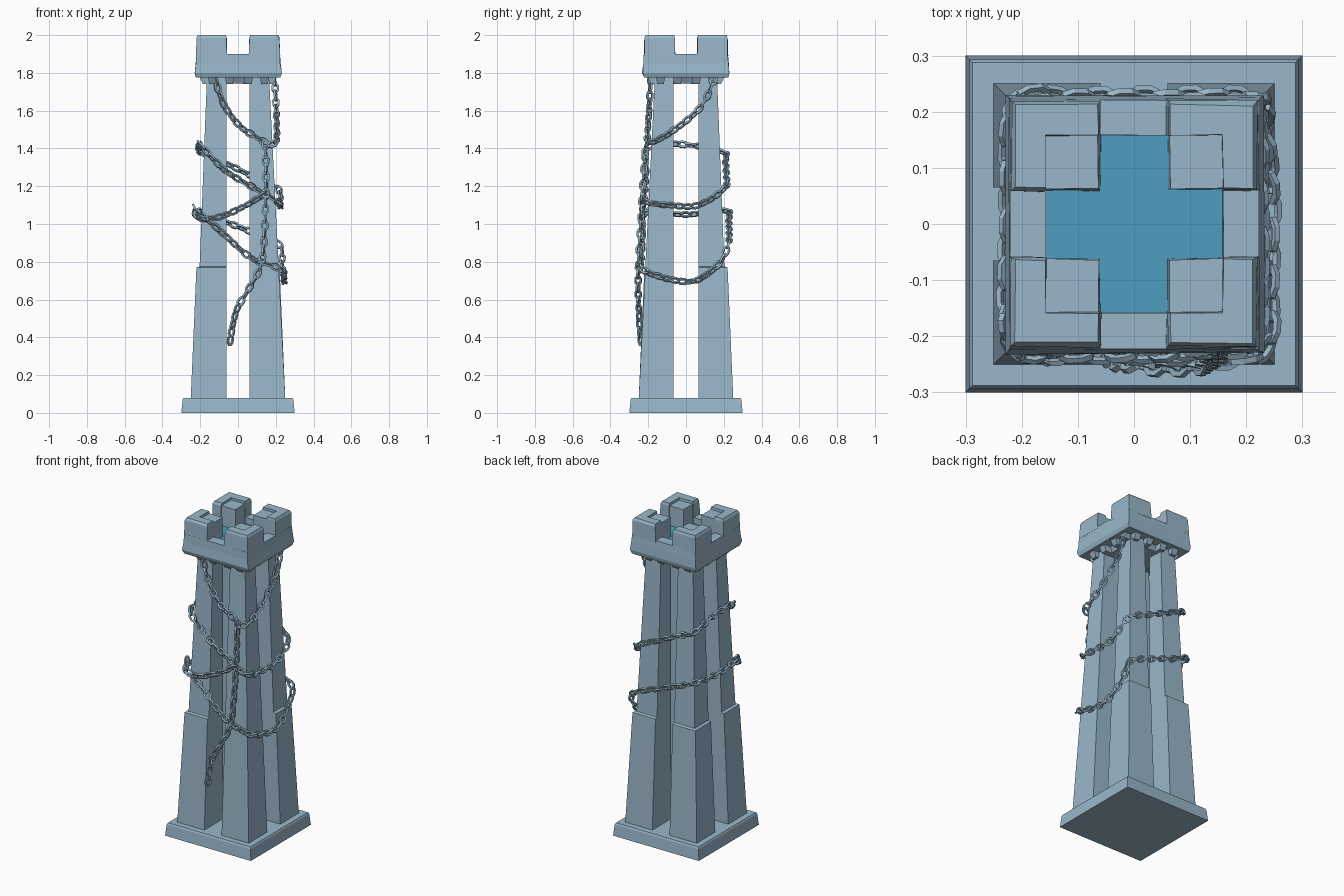
import bpy, bmesh, math, random
from mathutils import Vector

if "Cube" in bpy.data.objects:
    bpy.data.objects.remove(bpy.data.objects["Cube"])
random.seed(4)


def material(name, col):
    m = bpy.data.materials.new(name)
    m.diffuse_color = (*col, 1)
    m.use_nodes = True
    m.node_tree.nodes["Principled BSDF"].inputs["Base Color"].default_value = m.diffuse_color
    return m


STONE = material("blue grey stone", (0.32, 0.47, 0.585))
WATER = material("water blue", (0.075, 0.34, 0.53))


def finish(name, bm, mat):
    bmesh.ops.recalc_face_normals(bm, faces=bm.faces)
    me = bpy.data.meshes.new(name)
    bm.to_mesh(me)
    bm.free()
    me.materials.append(mat)
    ob = bpy.data.objects.new(name, me)
    bpy.context.collection.objects.link(ob)
    return ob


def loft(name, loops, mat, jitter=0.0):
    """Skin a stack of equal-length point loops and cap both ends."""
    bm = bmesh.new()
    rings = []
    for loop in loops:
        rings.append([bm.verts.new((p[0] + random.uniform(-jitter, jitter),
                                    p[1] + random.uniform(-jitter, jitter), p[2])) for p in loop])
    n = len(rings[0])
    for a, b in zip(rings, rings[1:]):
        for i in range(n):
            j = (i + 1) % n
            bm.faces.new((a[i], a[j], b[j], b[i]))
    bm.faces.new(rings[0])
    bm.faces.new(rings[-1])
    return finish(name, bm, mat)


def rect(x0, x1, y0, y1, z):
    return [(x0, y0, z), (x1, y0, z), (x1, y1, z), (x0, y1, z)]


def square(h, z):
    return rect(-h, h, -h, h, z)


def half(z):
    """Outer half width of the tapering tower at height z."""
    return 0.25 - 0.085 * (z - 0.08) / 1.69


# base plate
loft("base_plate", [square(0.30, 0), square(0.293, 0.07), square(0.288, 0.08)], STONE)

# four pillars, three of them with a thicker lower part
corners = {"front_left": (-1, -1), "front_right": (1, -1), "back_left": (-1, 1), "back_right": (1, 1)}
for name, (sx, sy) in corners.items():
    step = 0 if name == "front_right" else 0.012

    def ring(o, z):
        return rect(sx * 0.06, sx * o, sy * 0.065, sy * o, z)
    loft("pillar_" + name, [ring(half(0.07), 0.07), ring(half(0.77) + step * 0.4, 0.77),
                            ring(half(0.77) - step, 0.775), ring(half(1.79), 1.79)], STONE)

# crown: outer wall, rim and sunken floor
loft("crown_wall", [square(0.222, 1.775), square(0.231, 1.80), square(0.225, 1.85), square(0.221, 1.90),
                    square(0.158, 1.90), square(0.158, 1.855)], STONE, 0.002)
loft("crown_underside", [square(0.14, 1.745), square(0.16, 1.78)], STONE)
loft("water_surface", [square(0.158, 1.856), square(0.158, 1.862)], WATER)

# battlements: L-shaped outer block and slightly lower inner block
for name, (sx, sy) in corners.items():
    def ell(o, e, z):
        pts = [(e, o), (o, o), (o, e), (0.158, e), (0.158, 0.158), (e, 0.158)]
        return [(sx * x, sy * y, z) for x, y in pts]
    loft("battlement_" + name, [ell(0.222, 0.058, 1.89), ell(0.219, 0.06, 1.985), ell(0.212, 0.064, 2.0)],
         STONE, 0.002)
    loft("battlement_inner_" + name, [rect(sx * 0.06, sx * 0.16, sy * 0.06, sy * 0.16, 1.85),
                                      rect(sx * 0.063, sx * 0.16, sy * 0.063, sy * 0.16, 1.985)], STONE, 0.002)

# corbels under the crown on every side
for k in range(4):
    a = k * math.pi / 2
    for u in (-0.135, -0.045, 0.055, 0.14):
        def turn(loop):
            return [(x * math.cos(a) - y * math.sin(a), x * math.sin(a) + y * math.cos(a), z) for x, y, z in loop]
        loft("corbel", [turn(rect(u - 0.018, u + 0.018, -0.185, -0.13, 1.742)),
                        turn(rect(u - 0.024, u + 0.024, -0.205, -0.13, 1.78))], STONE)


def spline(pts, closed):
    """Catmull-Rom samples through the points."""
    n = len(pts)
    out = []
    for i in range(n if closed else n - 1):
        def g(k):
            return pts[k % n] if closed else pts[max(0, min(n - 1, k))]
        p0, p1, p2, p3 = g(i - 1), g(i), g(i + 1), g(i + 2)
        for s in range(16):
            t = s / 16
            out.append(0.5 * (2 * p1 + (p2 - p0) * t + (2 * p0 - 5 * p1 + 4 * p2 - p3) * t * t
                              + (3 * p1 - p0 - 3 * p2 + p3) * t ** 3))
    out.append(pts[0] if closed else pts[-1])
    return out


def add_link(bm, c, t, w, s):
    """Oval link: long axis t, wide axis w, plane normal s."""
    rings = []
    for i in range(8):
        a = (i + 0.5) * math.pi / 4
        mid = c + t * (0.028 * math.cos(a)) + w * (0.0155 * math.sin(a))
        out = (t * math.cos(a) + w * math.sin(a)).normalized()
        rings.append([bm.verts.new(mid + out * (0.0075 * math.cos(b)) + s * (0.0075 * math.sin(b)))
                      for b in (k * math.pi / 2 + math.pi / 4 for k in range(4))])
    for i in range(8):
        a, b = rings[i], rings[(i + 1) % 8]
        for k in range(4):
            m = (k + 1) % 4
            bm.faces.new((a[k], a[m], b[m], b[k]))


def chain(name, coords, closed=False):
    """Chain of links; coords are side fractions u, v of the tower width, and height."""
    pts = [Vector((u * (half(z) + 0.018), v * (half(z) + 0.018), z)) for u, v, z in coords]
    path = spline(pts, closed)
    bm = bmesh.new()
    pitch, left, i = 0.043, 0.0, 0
    for a, b in zip(path, path[1:]):
        d = (b - a).length
        if d < 1e-6:
            continue
        t = (b - a) / d
        while left < d:
            c = a + t * left
            out = Vector((c.x, c.y, 0)).normalized()
            side = t.cross(out).normalized()
            out = side.cross(t).normalized()
            ang = math.radians(35 if i % 2 else 125) + random.uniform(-0.2, 0.2)
            w = out * math.cos(ang) + side * math.sin(ang)
            add_link(bm, c, t, w, t.cross(w))
            left += pitch
            i += 1
        left -= d
    finish(name, bm, STONE)


# two tilted chain loops around the tower
chain("chain_loop_upper", [(-0.96, -0.98, 1.41), (-0.3, -1.02, 1.28), (0.4, -1.02, 1.19), (0.96, -0.98, 1.12),
                           (1.03, -0.4, 1.10), (1.03, 0.3, 1.10), (0.98, 0.96, 1.19),
                           (0.3, 1.02, 1.26), (-0.4, 1.02, 1.33), (-0.97, 0.97, 1.38), (-1.02, 0, 1.42)], True)
chain("chain_loop_lower", [(-0.97, -0.98, 1.06), (-0.4, -1.02, 0.96), (0.3, -1.02, 0.82), (0.97, -0.98, 0.76),
                           (1.03, -0.4, 0.71), (1.03, 0.2, 0.70), (1.0, 0.75, 0.79), (0.96, 0.98, 0.89),
                           (0.3, 1.02, 0.96), (-0.4, 1.02, 1.02), (-0.97, 0.97, 1.07), (-1.02, 0, 1.05)], True)
# slack length across the front
chain("chain_front_swag", [(-1.04, -0.85, 1.08), (-0.9, -1.04, 1.03), (-0.4, -1.06, 1.04),
                           (0.2, -1.06, 1.10), (0.75, -1.04, 1.17)])
# two chains falling from the crown to the front right edge
chain("chain_crown_front", [(-0.65, -1.02, 1.76), (-0.35, -1.02, 1.62), (0.1, -1.03, 1.51), (0.72, -1.03, 1.43)])
chain("chain_crown_side", [(1.06, 0.8, 1.76), (1.06, 0.45, 1.63), (1.05, -0.1, 1.53), (1.03, -0.7, 1.45),
                           (0.98, -1.0, 1.43), (0.75, -1.05, 1.41)])
# loose hanging end
chain("chain_hanging", [(0.72, -1.06, 1.42), (0.70, -1.08, 1.20), (0.62, -1.08, 0.95), (0.52, -1.08, 0.78),
                        (0.22, -1.06, 0.65), (-0.02, -1.02, 0.55), (-0.13, -0.98, 0.44), (-0.17, -0.94, 0.36)])
